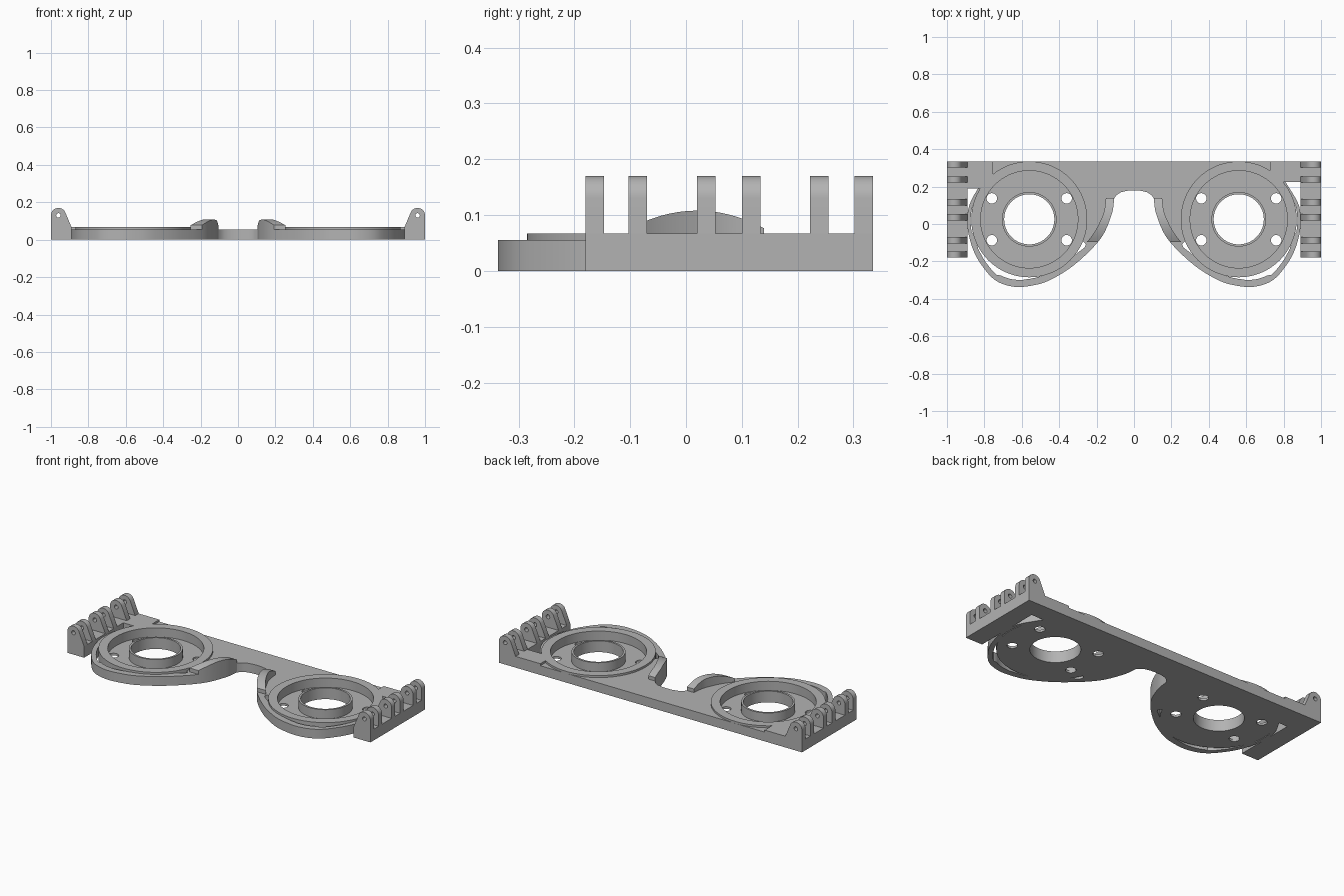
import bpy, bmesh, math
from mathutils import Matrix, Vector

cube = bpy.data.objects.get("Cube")
if cube:
    bpy.data.objects.remove(cube, do_unlink=True)

grey = bpy.data.materials.new("plain_grey")
grey.use_nodes = True
grey.diffuse_color = (0.45, 0.45, 0.45, 1)
grey.node_tree.nodes["Principled BSDF"].inputs["Base Color"].default_value = (0.45, 0.45, 0.45, 1)

CX, CY = 0.56, 0.025      # lens centre
RING = 0.31               # lens ring outer radius
FRAME_H, RING_H = 0.055, 0.067


def add_object(name, mesh):
    obj = bpy.data.objects.new(name, mesh)
    bpy.context.collection.objects.link(obj)
    mesh.materials.clear()
    mesh.materials.append(grey)
    for p in mesh.polygons:
        p.material_index = 0
    bpy.ops.object.select_all(action='DESELECT')
    obj.select_set(True)
    bpy.context.view_layer.objects.active = obj
    bpy.ops.object.shade_smooth_by_angle(angle=math.radians(30))
    return obj


def prism(name, loops, height, matrix=None):
    """Extrude closed 2D loops (first is the outline, others holes) from z = 0."""
    curve = bpy.data.curves.new(name, 'CURVE')
    curve.dimensions = '2D'
    curve.fill_mode = 'BOTH'
    curve.extrude = height / 2
    for loop in loops:
        spline = curve.splines.new('POLY')
        spline.points.add(len(loop) - 1)
        for pt, (x, y) in zip(spline.points, loop):
            pt.co = (x, y, 0, 1)
        spline.use_cyclic_u = True
    temp = bpy.data.objects.new("temp", curve)
    bpy.context.collection.objects.link(temp)
    bpy.context.view_layer.update()
    deps = bpy.context.evaluated_depsgraph_get()
    mesh = bpy.data.meshes.new_from_object(temp.evaluated_get(deps))
    bpy.data.objects.remove(temp, do_unlink=True)
    mesh.name = name
    bm = bmesh.new()
    bm.from_mesh(mesh)
    bmesh.ops.remove_doubles(bm, verts=bm.verts, dist=1e-5)
    bmesh.ops.translate(bm, verts=bm.verts, vec=(0, 0, height / 2))
    if matrix:
        bmesh.ops.transform(bm, verts=bm.verts, matrix=matrix)
    bmesh.ops.recalc_face_normals(bm, faces=bm.faces)
    bm.to_mesh(mesh)
    bm.free()
    return add_object(name, mesh)


def arc(cx, cy, r, a0=0, a1=360, n=72):
    count = n if a1 - a0 == 360 else n + 1
    angles = [math.radians(a0 + (a1 - a0) * i / n) for i in range(count)]
    return [(cx + r * math.cos(a), cy + r * math.sin(a)) for a in angles]


def smooth_path(points, steps=8):
    """Catmull-Rom curve through the points."""
    p = [Vector(q) for q in points]
    p = [2 * p[0] - p[1]] + p + [2 * p[-1] - p[-2]]
    out = []
    for a, b, c, d in zip(p, p[1:], p[2:], p[3:]):
        for i in range(steps):
            t = i / steps
            v = 0.5 * (2 * b + (c - a) * t + (2 * a - 5 * b + 4 * c - d) * t ** 2
                       + (3 * b - a - 3 * c + d) * t ** 3)
            out.append((v.x, v.y))
    return out + [tuple(points[-1])]


def flip(points, s):
    return [(s * x, y) for x, y in points]


def rim_path(low):
    """Rim edge from the nose, around the lens, up to the hinge corner."""
    end = (CX + math.sqrt(0.32 ** 2 - (low - CY) ** 2), low)
    return smooth_path([(0.105, 0.14), (0.12, 0.05), (0.18, -0.08), (0.315, -0.215),
                        (0.45, -0.30), (0.55, -0.33), (0.645, -0.335), (0.735, -0.305),
                        (0.80, -0.24), (0.855, -0.15), (0.887, -0.04), (0.89, 0.05),
                        (0.873, 0.12), end])


def opening(path):
    """Lens opening: follows the rim around the bottom, circular at the top."""
    loop = []
    for i in range(120):
        a = math.radians(3 * i)
        r = RING - 0.01
        ray = Vector((math.cos(a), math.sin(a)))
        near = max(path, key=lambda q: (Vector(q) - Vector((CX, CY))).normalized().dot(ray))
        edge = (Vector(near) - Vector((CX, CY))).length
        deg = 3 * i
        if 204 <= deg <= 345:
            r = max(r, edge - (0.038 if deg < 300 else 0.028))
        elif deg > 345 or deg < 24:
            r = max(r, edge - 0.018)
        loop.append((CX + r * ray.x, CY + r * ray.y))
    return loop


# Frame: bar, nose arch and both rims in one plate
sides = {1: (0.225, 0.727), -1: (0.19, 0.754)}   # corner plate front edge, inner edge
halves, holes = {}, []
for s, (low, inner) in sides.items():
    path = rim_path(low)
    half = [(0.035, 0.178), (0.07, 0.17), (0.092, 0.155)] + path
    half += [(0.895, low), (0.895, 0.335)]
    halves[s] = flip(half, s)
    holes.append(flip(opening(path), s))
prism("frame", [[(0, 0.18)] + halves[1] + halves[-1][::-1]] + holes, FRAME_H)

for s, (low, inner) in sides.items():
    side = "left" if s > 0 else "right"
    c = s * CX

    # Lens holder: outer ring, thin floor with screw holes, centre collar
    prism(side + "_lens_ring", [arc(c, CY, RING), arc(c, CY, 0.26)], RING_H)
    screws = [arc(c + i * 0.2, CY + j * 0.112, 0.028, n=24) for i in (-1, 1) for j in (-1, 1)]
    prism(side + "_lens_floor", [arc(c, CY, 0.27), arc(c, CY, 0.14)] + screws, 0.013)
    prism(side + "_lens_collar", [arc(c, CY, 0.146), arc(c, CY, 0.134)], RING_H)

    # Raised corner plate, cut around the lens ring
    r = RING - 0.005
    a0 = math.degrees(math.asin((low - CY) / r))
    a1 = math.degrees(math.acos((inner - CX) / r))
    corner = [(0.895, low), (0.895, 0.335), (inner, 0.335)] + arc(CX, CY, r, a0, a1, 12)[::-1]
    prism(side + "_corner_plate", [flip(corner, s)], RING_H)

    # Hinge block and its six lugs with pin holes
    block = [(0.89, -0.18), (1, -0.18), (1, 0.335), (0.89, 0.335)]
    prism(side + "_hinge_block", [flip(block, s)], RING_H)
    lug = [(0.89, 0.02), (1, 0.02)] + arc(0.96, 0.13, 0.04, 0, 160, 16) + [(0.89, 0.067)]
    pin = arc(0.96, 0.13, 0.012, n=20)
    for n, start in enumerate((-0.18, -0.103, 0.02, 0.1, 0.222, 0.302)):
        place = Matrix.Translation((0, start + 0.033, 0)) @ Matrix.Rotation(math.pi / 2, 4, 'X')
        prism(f"{side}_hinge_lug_{n + 1}", [flip(lug, s), flip(pin, s)], 0.033, place)

    # Nose pad: arched strip along the inner rim edge
    bm = bmesh.new()
    sections = []
    for x, y in [q for q in rim_path(low) if q[0] < 0.25 and q[1] >= -0.1]:
        top = 0.108 - 2.2 * (y - 0.02) ** 2
        w = 0.045 + 0.1 * max(0, 0.05 - y)
        sections.append([bm.verts.new((s * px, y, z)) for px, z in
                         ((x, 0.0), (x, top), (x + w, top), (x + w, 0.0))])
    for a, b in zip(sections, sections[1:]):
        for i in range(4):
            j = (i + 1) % 4
            bm.faces.new((a[i], a[j], b[j], b[i]))
    bm.faces.new(sections[0])
    bm.faces.new(sections[-1])
    bmesh.ops.recalc_face_normals(bm, faces=bm.faces)
    mesh = bpy.data.meshes.new(side + "_nose_pad")
    bm.to_mesh(mesh)
    bm.free()
    add_object(side + "_nose_pad", mesh)
